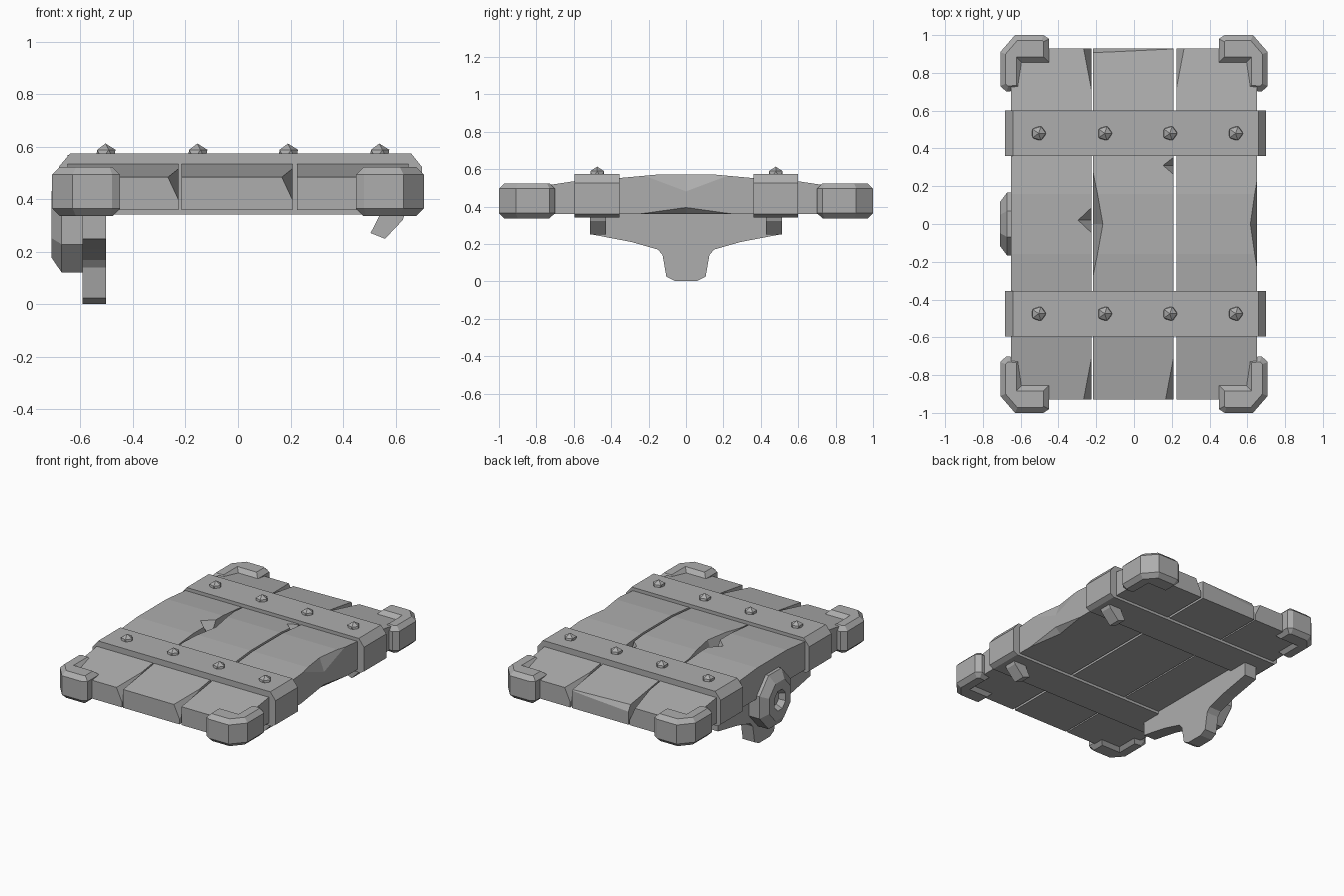
import bpy, bmesh, math
from mathutils import Vector

cube = bpy.data.objects.get("Cube")
if cube:
    bpy.data.objects.remove(cube, do_unlink=True)

grey = bpy.data.materials.new("plain grey")
grey.use_nodes = True
colour = (0.42, 0.42, 0.42, 1)
grey.diffuse_color = colour
grey.node_tree.nodes["Principled BSDF"].inputs["Base Color"].default_value = colour


def finish(name, bm):
    bmesh.ops.recalc_face_normals(bm, faces=bm.faces)
    mesh = bpy.data.meshes.new(name)
    bm.to_mesh(mesh)
    bm.free()
    mesh.materials.append(grey)
    obj = bpy.data.objects.new(name, mesh)
    bpy.context.collection.objects.link(obj)
    return obj


def prism(name, outline, axis, low, high, bevel=0.0):
    """Extrude a 2D outline along an axis, optionally chamfering both rims."""
    place = {"x": lambda a, b, t: (t, a, b),
             "y": lambda a, b, t: (a, t, b),
             "z": lambda a, b, t: (a, b, t)}[axis]
    bm = bmesh.new()
    base = bm.faces.new([bm.verts.new(place(a, b, low)) for a, b in outline])
    rim = list(base.edges)
    ext = bmesh.ops.extrude_face_region(bm, geom=[base], use_keep_orig=True)["geom"]
    top = [g for g in ext if isinstance(g, bmesh.types.BMVert)]
    bmesh.ops.translate(bm, verts=top, vec=Vector(place(0, 0, high - low)))
    rim += [g for g in ext if isinstance(g, bmesh.types.BMEdge)]
    bmesh.ops.recalc_face_normals(bm, faces=bm.faces)
    if bevel:
        bmesh.ops.bevel(bm, geom=rim, offset=bevel, segments=1, affect="EDGES")
    return finish(name, bm)


def chip(obj, points):
    """Knock a faceted chip out of a part: the hull of a few points is cut away."""
    bm = bmesh.new()
    for p in points:
        bm.verts.new(p)
    bmesh.ops.convex_hull(bm, input=bm.verts)
    cutter = finish("chip_cutter", bm)
    cutter.hide_render = True
    mod = obj.modifiers.new("chip", "BOOLEAN")
    mod.operation = "DIFFERENCE"
    mod.solver = "EXACT"
    mod.object = cutter
    bpy.context.view_layer.objects.active = obj
    bpy.ops.object.modifier_apply(modifier=mod.name)
    bpy.data.objects.remove(cutter, do_unlink=True)


def edge_chip(obj, x, side, y, reach, width, depth):
    """Chip in the top long edge at x; side is +1 when the wood lies towards +x."""
    chip(obj, [(x - side * 0.006, y - reach, 0.6), (x - side * 0.006, y + reach, 0.6),
               (x + side * width, y, 0.6), (x - side * 0.006, y, 0.575 - depth)])


# Bowed planks
half = [(0.93, 0.36), (0.93, 0.485), (0.6, 0.535), (0.36, 0.552), (0.16, 0.57)]
bow = half + [(-y, z) for y, z in reversed(half)]
planks = [prism(name, bow, "x", a, b) for name, a, b in (
    ("right_plank", -0.65, -0.226), ("middle_plank", -0.216, 0.208),
    ("left_plank", 0.224, 0.65))]
right, middle, left = planks
edge_chip(right, -0.226, -1, 0.02, 0.09, 0.09, 0.12)
edge_chip(middle, -0.216, 1, 0.0, 0.37, 0.06, 0.2)
edge_chip(middle, 0.208, -1, 0.31, 0.07, 0.08, 0.12)
edge_chip(left, 0.65, -1, 0.0, 0.36, 0.045, 0.11)
chip(left, [(0.656, -0.36, 0.35), (0.656, 0.36, 0.35), (0.656, 0, 0.4), (0.6, 0, 0.35)])
# Worn plank ends
for plank, x, side, end in ((right, -0.226, -1, -1), (right, -0.226, -1, 1),
                            (middle, 0.208, -1, -1), (left, 0.224, 1, 1)):
    chip(plank, [(x - side * 0.01, end * 0.94, 0.52), (x + side * 0.06, end * 0.94, 0.52),
                 (x - side * 0.01, end * 0.6, 0.56), (x - side * 0.01, end * 0.94, 0.37)])
chip(middle, [(-0.23, 0.94, 0.5), (0.22, 0.94, 0.5), (-0.23, 0.9, 0.5),
              (0.22, 0.92, 0.5), (-0.23, 0.94, 0.43), (0.22, 0.94, 0.46)])

# Straps around the planks, with domed rivets
strap = [(-0.66, 0.342), (0.67, 0.342), (0.7, 0.36), (0.7, 0.525),
         (0.66, 0.575), (-0.64, 0.575), (-0.682, 0.525), (-0.682, 0.36)]
for end, y in (("front", -0.475), ("back", 0.48)):
    prism(end + "_strap", strap, "y", y - 0.12, y + 0.12)
    for i, x in enumerate((-0.505, -0.155, 0.19, 0.538)):
        bm = bmesh.new()
        bmesh.ops.create_icosphere(bm, subdivisions=1, radius=0.043)
        bmesh.ops.translate(bm, verts=bm.verts, vec=(x, y, 0.57))
        finish(f"{end}_rivet_{i + 1}", bm)

# Chamfered corner brackets
bracket = [(0.45, 0.98), (0.45, 0.855), (0.595, 0.855), (0.595, 0.71), (0.675, 0.7),
           (0.708, 0.73), (0.708, 0.91), (0.63, 1.0), (0.48, 1.0)]
for sx, side in ((-1, "right"), (1, "left")):
    for sy, end in ((-1, "front"), (1, "back")):
        prism(f"{end}_{side}_bracket", [(sx * x, sy * y) for x, y in bracket],
              "z", 0.337, 0.523, 0.028)

# Hanging latch plate
latch = [(0.5, 0.36), (0.5, 0.25), (0.29, 0.21), (0.15, 0.17), (0.125, 0.14),
         (0.105, 0.025), (0.06, 0.002)]
prism("latch_plate", latch + [(-y, z) for y, z in reversed(latch)], "x", -0.592, -0.502)

# Faceted boss with a recessed centre
bm = bmesh.new()
sides = 8
rings = []
for x, r in ((-0.59, 0.18), (-0.672, 0.18), (-0.71, 0.125), (-0.71, 0.065), (-0.67, 0.045)):
    angles = [math.tau * (i + 0.5) / sides for i in range(sides)]
    rings.append([bm.verts.new((x, r * math.cos(a), 0.305 + 1.1 * r * math.sin(a)))
                  for a in angles])
for a, b in zip(rings, rings[1:]):
    for i in range(sides):
        j = (i + 1) % sides
        bm.faces.new((a[i], a[j], b[j], b[i]))
bm.faces.new(rings[0])
bm.faces.new(rings[-1])
finish("latch_boss", bm)

# Slanted hinge tabs under the left edge
tab = [(0.64, 0.36), (0.628, 0.322), (0.56, 0.25), (0.505, 0.272), (0.55, 0.36)]
for end, y in (("front", -0.47), ("back", 0.47)):
    prism(end + "_hinge_tab", tab, "y", y - 0.042, y + 0.042)
